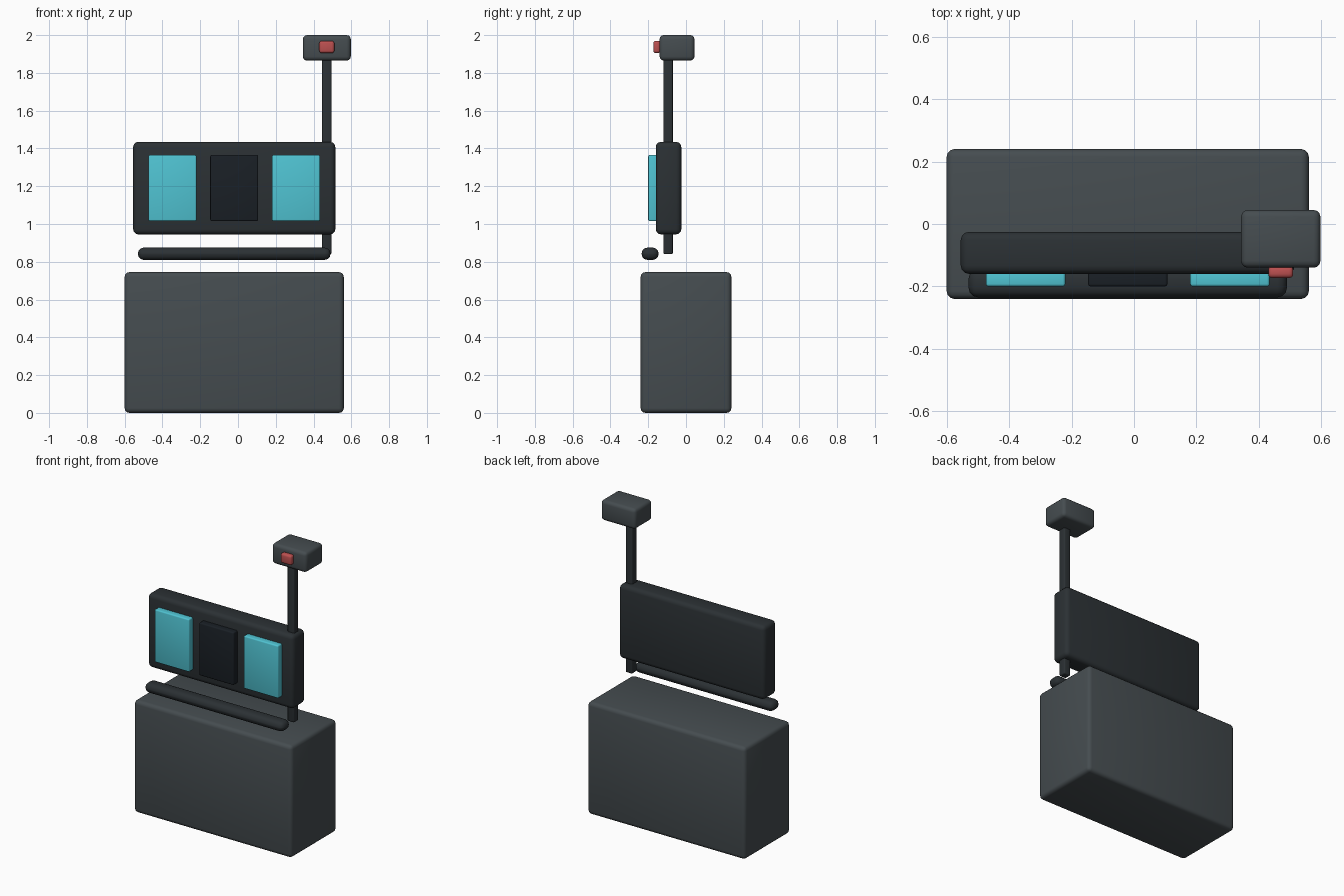
import bpy
import bmesh
from mathutils import Vector

cube = bpy.data.objects.get("Cube")
if cube:
    bpy.data.objects.remove(cube, do_unlink=True)


def material(name, colour, roughness=0.6):
    mat = bpy.data.materials.new(name)
    mat.use_nodes = True
    mat.diffuse_color = (*colour, 1)
    shader = mat.node_tree.nodes["Principled BSDF"]
    shader.inputs["Base Color"].default_value = (*colour, 1)
    shader.inputs["Roughness"].default_value = roughness
    return mat


def rounded_box(name, low, high, radius, mat):
    """Box between two corners, with soft bevelled edges."""
    low, high = Vector(low), Vector(high)
    size = high - low
    mesh = bpy.data.meshes.new(name)
    bm = bmesh.new()
    bmesh.ops.create_cube(bm, size=1)
    bmesh.ops.scale(bm, vec=size, verts=bm.verts)
    bm.to_mesh(mesh)
    bm.free()
    obj = bpy.data.objects.new(name, mesh)
    obj.location = (low + high) / 2
    bpy.context.collection.objects.link(obj)
    mesh.materials.append(mat)
    bevel = obj.modifiers.new("Soft edges", 'BEVEL')
    bevel.width = radius
    bevel.segments = 3
    bpy.ops.object.select_all(action='DESELECT')
    obj.select_set(True)
    bpy.context.view_layer.objects.active = obj
    bpy.ops.object.modifier_apply(modifier=bevel.name)
    bpy.ops.object.shade_smooth_by_angle()
    return obj


grey = material("grey_casing", (0.06, 0.073, 0.08))
dark = material("dark_frame", (0.024, 0.03, 0.034))
black = material("black_screen", (0.01, 0.014, 0.019))
cyan = material("cyan_screen", (0.08, 0.55, 0.65))
red = material("red_lamp", (0.5, 0.08, 0.08))

# Base cabinet and the rail above it
rounded_box("cabinet", (-0.6, -0.24, 0), (0.56, 0.24, 0.745), 0.025, grey)
rounded_box("front_rail", (-0.53, -0.235, 0.81), (0.49, -0.145, 0.875), 0.031, dark)

# Display panel with three screens
rounded_box("display_panel", (-0.555, -0.16, 0.945), (0.515, -0.025, 1.435), 0.027, dark)
for name, x, mat in (("right_screen", -0.347, cyan),
                     ("middle_screen", -0.02, black),
                     ("left_screen", 0.307, cyan)):
    rounded_box(name, (x - 0.127, -0.2, 1.015), (x + 0.127, -0.15, 1.365), 0.008, mat)

# Mast carrying the sensor head and its lamp
rounded_box("mast", (0.445, -0.12, 0.84), (0.495, -0.07, 1.9), 0.008, dark)
rounded_box("sensor_head", (0.343, -0.14, 1.865), (0.597, 0.045, 2), 0.022, grey)
rounded_box("lamp", (0.43, -0.173, 1.905), (0.51, -0.135, 1.97), 0.013, red)
